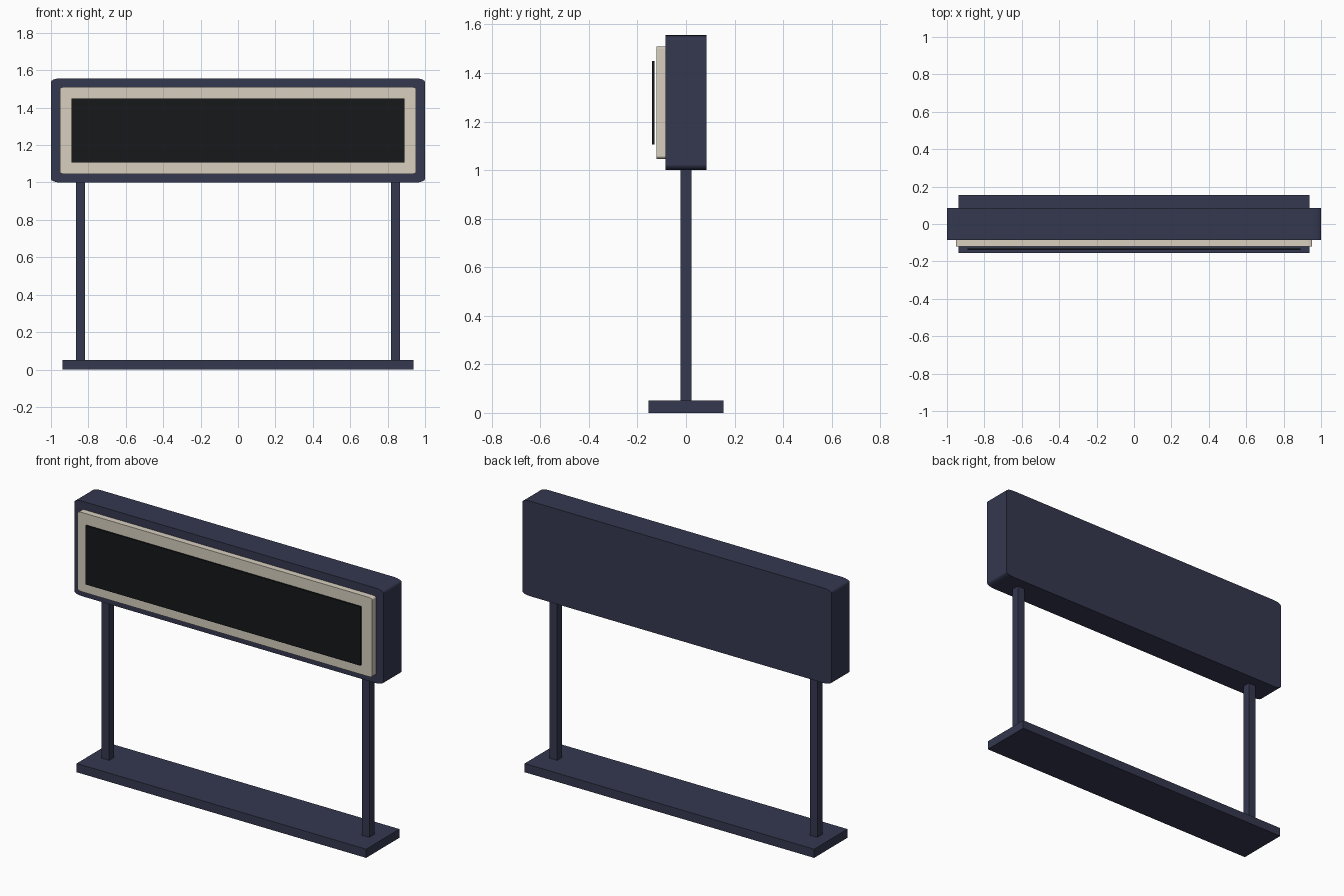
import bpy, bmesh, math

if "Cube" in bpy.data.objects:
    bpy.data.objects.remove(bpy.data.objects["Cube"])


def material(name, color):
    m = bpy.data.materials.new(name)
    m.diffuse_color = (*color, 1)
    m.use_nodes = True
    m.node_tree.nodes["Principled BSDF"].inputs["Base Color"].default_value = m.diffuse_color
    return m


navy = material("navy_paint", (0.035, 0.040, 0.080))
cream = material("cream_trim", (0.68, 0.62, 0.52))
black = material("black_screen", (0.008, 0.009, 0.011))


def slab(name, half_x, z0, z1, y0, y1, mat, rx=0, rz=0, segments=4):
    """Panel extruded along y from an outline with elliptical corners."""
    outline = []
    zc, half_z = (z0 + z1) / 2, (z1 - z0) / 2
    for q, (sx, sz) in enumerate([(1, 1), (-1, 1), (-1, -1), (1, -1)]):
        for i in range(segments + 1 if rx else 1):
            a = (q + i / segments) * math.pi / 2
            outline.append((sx * (half_x - rx) + rx * math.cos(a),
                            zc + sz * (half_z - rz) + rz * math.sin(a))
                           if rx else (sx * half_x, zc + sz * half_z))
    bm = bmesh.new()
    face = bm.faces.new([bm.verts.new((x, y0, z)) for x, z in outline])
    ext = bmesh.ops.extrude_face_region(bm, geom=[face])
    for v in ext["geom"]:
        if isinstance(v, bmesh.types.BMVert):
            v.co.y = y1
    bmesh.ops.recalc_face_normals(bm, faces=bm.faces)
    me = bpy.data.meshes.new(name)
    bm.to_mesh(me)
    bm.free()
    me.materials.append(mat)
    ob = bpy.data.objects.new(name, me)
    bpy.context.collection.objects.link(ob)
    return ob


# Sign head: housing, raised trim and floating screen
slab("housing", 1.0, 1.0, 1.556, -0.085, 0.085, navy, 0.05, 0.018)
slab("trim_panel", 0.953, 1.046, 1.51, -0.121, -0.085, cream, 0.025, 0.009)
slab("screen", 0.89, 1.106, 1.45, -0.14, -0.13, black)

# Base plate
slab("base_plate", 0.937, 0.0, 0.051, -0.154, 0.154, navy)

# Posts, mirrored left and right
for side, sx in (("left", -1), ("right", 1)):
    post = slab(side + "_post", 0.024, 0.045, 1.01, -0.023, 0.023, navy)
    post.location.x = sx * 0.842
